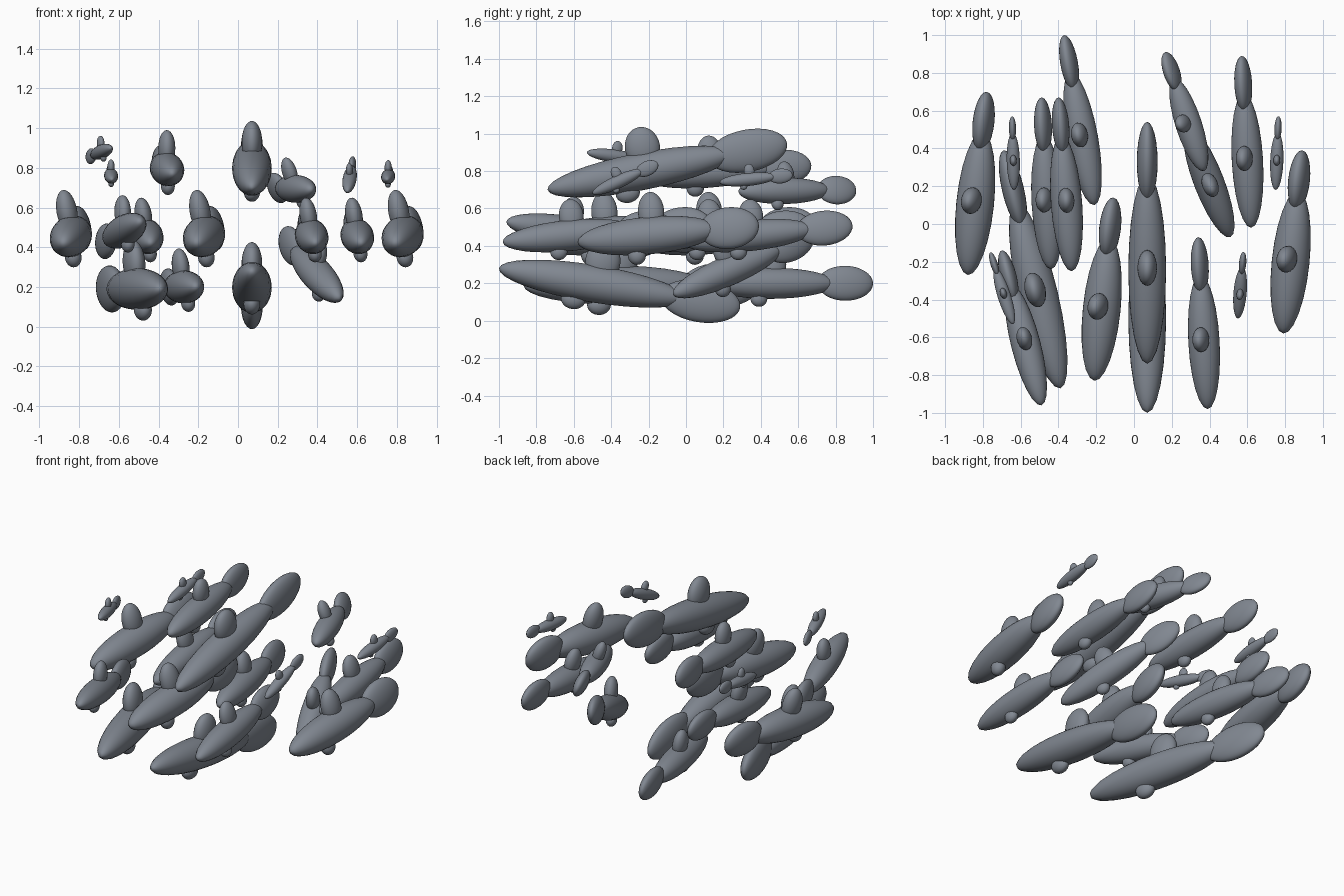
import bpy
from math import radians
from mathutils import Matrix, Vector

cube = bpy.data.objects.get("Cube")
if cube:
    bpy.data.objects.remove(cube, do_unlink=True)

COLOUR = (0.22, 0.245, 0.285, 1.0)
skin = bpy.data.materials.new("slate_grey")
skin.use_nodes = True
skin.diffuse_color = COLOUR
skin.node_tree.nodes["Principled BSDF"].inputs["Base Color"].default_value = COLOUR


def ellipsoid(name, frame, centre, radii):
    """Smooth ellipsoid placed in a fish's own frame (y runs nose to tail)."""
    bpy.ops.mesh.primitive_uv_sphere_add(segments=24, ring_count=16, radius=1)
    part = bpy.context.object
    part.name = name
    part.data.materials.append(skin)
    part.matrix_world = frame @ Matrix.Translation(centre) @ Matrix.Diagonal((*radii, 1))
    bpy.ops.object.shade_smooth()


def fish(name, nose, tip, w, lean=0):
    """Fish from nose to tail tip, w = body radius, lean = roll of the back towards -x."""
    nose, tip = Vector(nose), Vector(tip)
    length = (tip - nose).length
    along = (tip - nose).normalized()
    side = along.cross(Vector((0, 0, 1))).normalized()
    up = side.cross(along)
    axes = Matrix((side, along, up)).transposed().to_4x4()
    frame = (Matrix.Translation(nose.lerp(tip, 0.39)) @ axes
             @ Matrix.Rotation(radians(-lean), 4, 'Y'))
    ellipsoid(name + "_body", frame, (0, 0, 0), (w, 0.39 * length, w))
    ellipsoid(name + "_tail", frame, (0, 0.445 * length, 0), (0.55 * w, 0.165 * length, 1.13 * w))
    ellipsoid(name + "_back_fin", frame, (0, 0.025 * length, 1.25 * w),
              (0.52 * w, 0.072 * length, 1.1 * w))
    ellipsoid(name + "_belly_fin", frame, (0, -0.07 * length, -w),
              (0.42 * w, 0.05 * length, 0.52 * w))


# Lower layer
fish("low_left_fish", (-.39, -.87, .19), (-.69, .39, .19), .105, 4)
fish("low_rear_fish", (-.21, .10, .20), (-.37, 1.0, .20), .083, 7)
fish("low_middle_fish", (.07, -1.0, .28), (.07, .29, .07), .1)
fish("low_diving_fish", (.51, -.07, .14), (.22, .68, .46), .08)

# Middle layer
big, medium = .1, .083
for name, x, y in (("outer", -.88, -.27), ("inner", -.21, -.83), ("far", .79, -.58)):
    fish(name + "_big_fish", (x, y, .42), (x + .10, y + .97, .51), big, 10)
for name, x, y in (("left", -.44, -.24), ("front", .39, -.98), ("right", .62, -.02)):
    fish(name + "_medium_fish", (x, y, .42), (x - .05, y + .91, .51), medium, 9)
fish("front_left_fish", (-.49, -.96, .53), (-.70, -.14, .41), .078)

# Upper layer
fish("top_middle_fish", (.07, -.74, .70), (.07, .54, .95), .1)
fish("top_left_fish", (-.33, -.25, .77), (-.40, .67, .83), .083)
fish("top_rear_fish", (.37, .28, .69), (.165, .91, .70), .07, 18)

# Young fish
young = .035
fish("young_fish_a", (-.635, .18, .74), (-.645, .57, .79), young)
fish("young_fish_b", (-.64, -.53, .90), (-.76, -.15, .85), young)
fish("young_fish_c", (.55, -.50, .68), (.58, -.15, .84), young)
fish("young_fish_d", (.75, .18, .74), (.765, .57, .78), young)
